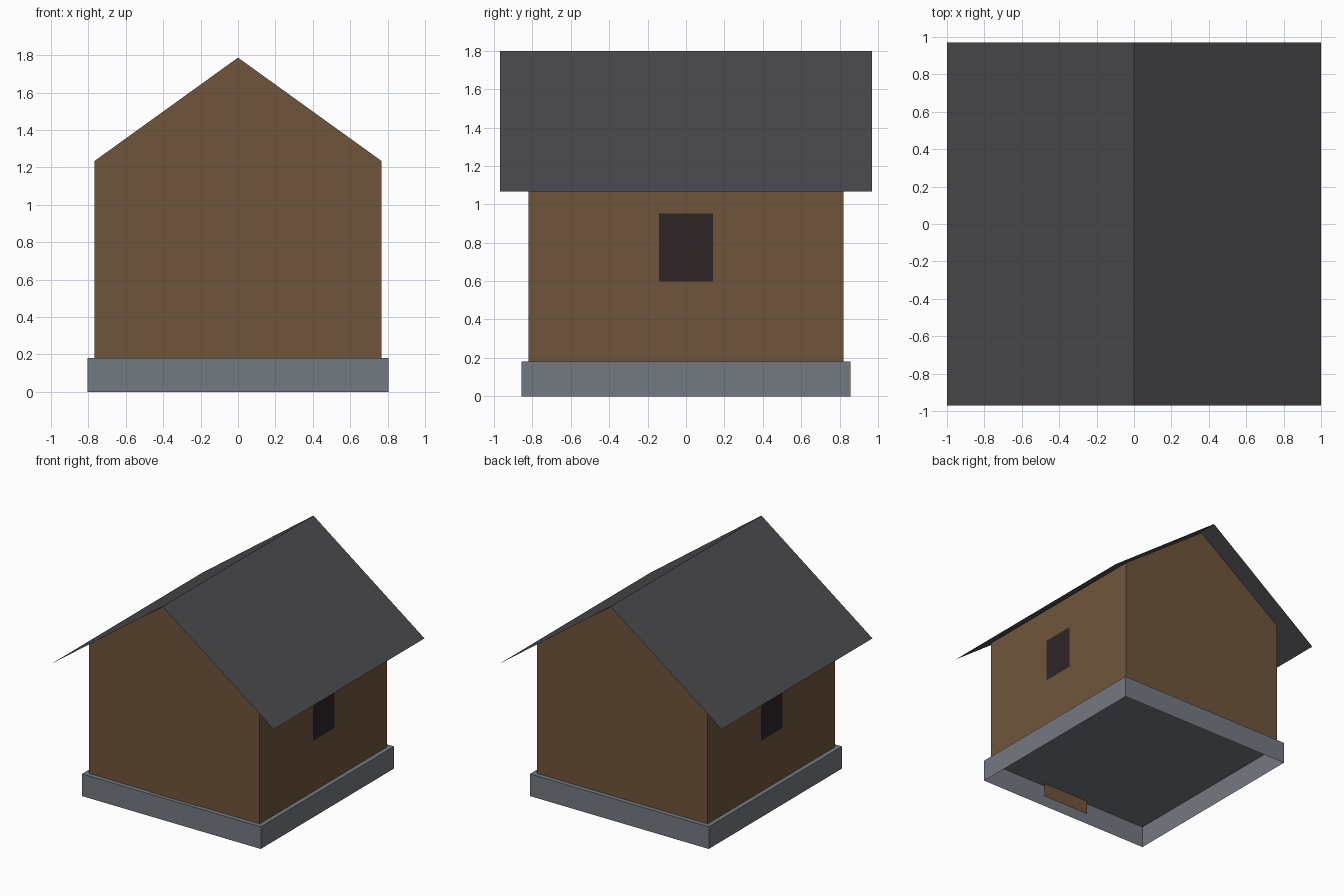
import bpy
import bmesh

cube = bpy.data.objects.get("Cube")
if cube:
    bpy.data.objects.remove(cube, do_unlink=True)


def material(name, rgb):
    """Flat material from 0-255 display values, converted to linear."""
    lin = [((c / 255 + 0.055) / 1.055) ** 2.4 for c in rgb]
    mat = bpy.data.materials.new(name)
    mat.use_nodes = True
    mat.diffuse_color = (*lin, 1)
    bsdf = next(n for n in mat.node_tree.nodes if n.type == "BSDF_PRINCIPLED")
    bsdf.inputs["Base Color"].default_value = (*lin, 1)
    return mat


wood = material("brown wood", (112, 85, 60))
stone = material("grey stone", (116, 121, 129))
slate = material("dark slate", (74, 73, 77))
glass = material("dark window", (46, 36, 37))


def finish(name, bm, mat):
    mesh = bpy.data.meshes.new(name)
    bm.to_mesh(mesh)
    bm.free()
    mesh.materials.append(mat)
    obj = bpy.data.objects.new(name, mesh)
    bpy.context.scene.collection.objects.link(obj)
    return obj


def panel(name, corners, mat):
    """Single flat sheet through the given corners."""
    bm = bmesh.new()
    bm.faces.new([bm.verts.new(c) for c in corners])
    return finish(name, bm, mat)


# Stone base: thin-sided box, open underneath
bx, by, base_top = 0.805, 0.857, 0.18
bm = bmesh.new()
bmesh.ops.create_cube(bm, size=1)
for v in bm.verts:
    v.co = (v.co.x * 2 * bx, v.co.y * 2 * by, (v.co.z + 0.5) * base_top)
bmesh.ops.delete(bm, geom=[f for f in bm.faces if f.normal.z < -0.9], context="FACES_ONLY")
finish("stone_base", bm, stone)

# Walls: gable outline extruded front to back, open under the roof
wx, wy, wall_top, gable_top = 0.768, 0.82, 1.234, 1.787
outline = [(-wx, base_top), (wx, base_top), (wx, wall_top), (0, gable_top), (-wx, wall_top)]
bm = bmesh.new()
gable = bm.faces.new([bm.verts.new((x, -wy, z)) for x, z in outline])
back = bmesh.ops.extrude_face_region(bm, geom=[gable], use_keep_orig=True)
for item in back["geom"]:
    if isinstance(item, bmesh.types.BMVert):
        item.co.y = wy
bmesh.ops.recalc_face_normals(bm, faces=bm.faces)
bmesh.ops.delete(bm, geom=[f for f in bm.faces if abs(f.normal.z) > 0.5], context="FACES_ONLY")
finish("walls", bm, wood)

# Door sheet on the front, its foot reaching down inside the base
dx, dy = 0.216, -wy - 0.006
panel("door", [(-dx, dy, 0.065), (dx, dy, 0.065), (dx, dy, 1.03), (-dx, dy, 1.03)], wood)

# Window and roof slope on each side
ry, ridge, eave = 0.97, 1.8, 1.068
for side, s in (("left", 1), ("right", -1)):
    x = s * (wx + 0.005)
    window = [(x, -0.14 * s, 0.597), (x, 0.14 * s, 0.597),
              (x, 0.14 * s, 0.953), (x, -0.14 * s, 0.953)]
    panel(side + "_window", window, glass)
    slope = [(0, -ry * s, ridge), (s, -ry * s, eave), (s, ry * s, eave), (0, ry * s, ridge)]
    panel(side + "_roof_slope", slope, slate)
